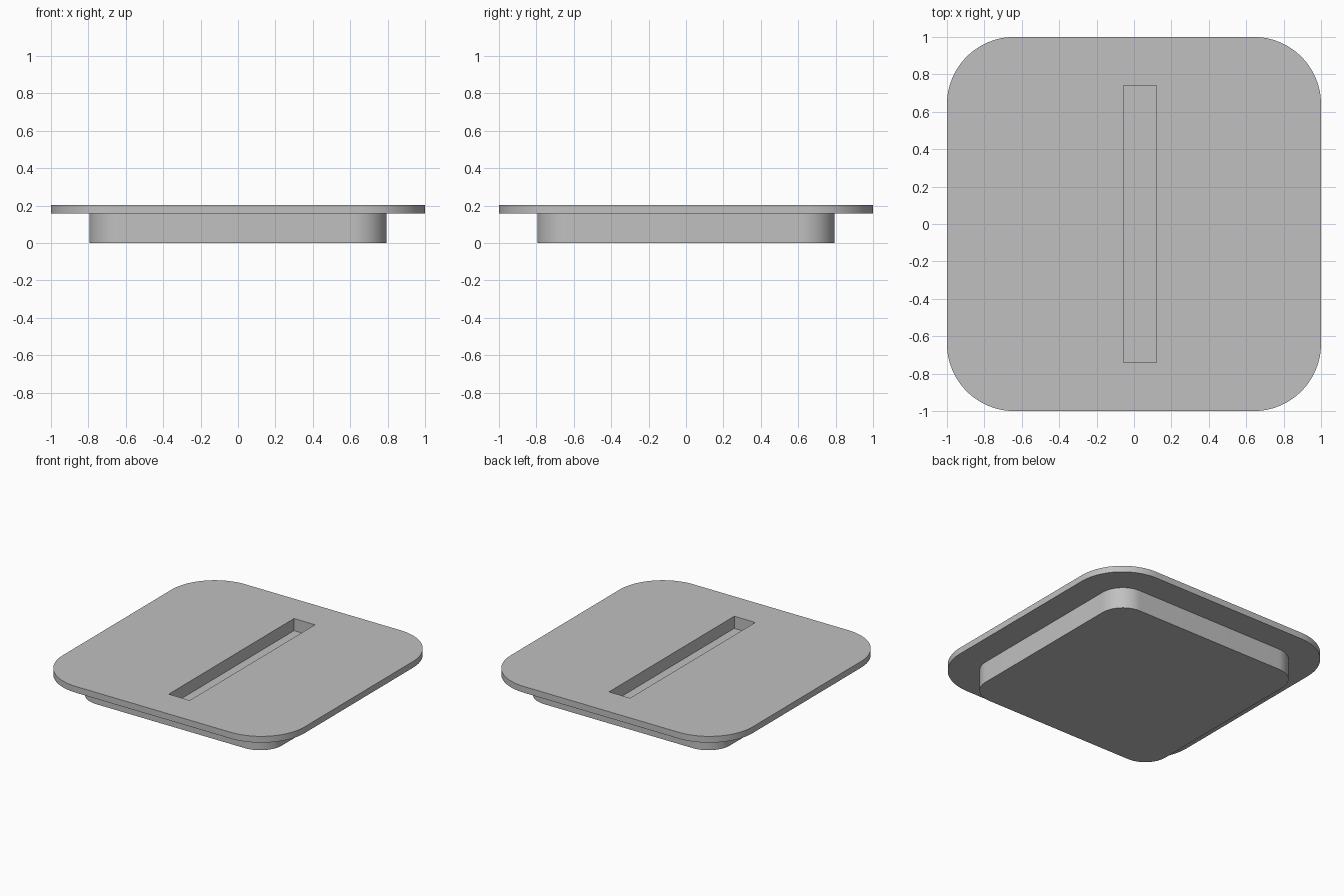
import bpy, bmesh, math

if "Cube" in bpy.data.objects:
    bpy.data.objects.remove(bpy.data.objects["Cube"], do_unlink=True)

SEGMENTS = 24  # per rounded corner

grey = bpy.data.materials.new("plain grey")
grey.use_nodes = True
colour = (0.53, 0.53, 0.53, 1)
grey.diffuse_color = colour
grey.node_tree.nodes["Principled BSDF"].inputs["Base Color"].default_value = colour


def rounded_ring(bm, half, radius, z):
    """Ring of vertices around a rounded square."""
    ring = []
    for corner in range(4):
        mid = math.radians(45 + 90 * corner)
        cx = math.copysign(half - radius, math.cos(mid))
        cy = math.copysign(half - radius, math.sin(mid))
        for i in range(SEGMENTS + 1):
            a = math.pi / 2 * (corner + i / SEGMENTS)
            ring.append(bm.verts.new((cx + radius * math.cos(a), cy + radius * math.sin(a), z)))
    return ring


def finish(name, bm):
    bmesh.ops.recalc_face_normals(bm, faces=bm.faces)
    mesh = bpy.data.meshes.new(name)
    bm.to_mesh(mesh)
    bm.free()
    mesh.materials.append(grey)
    obj = bpy.data.objects.new(name, mesh)
    bpy.context.collection.objects.link(obj)
    return obj


# Stepped body: narrow plug below, wide flange on top
bm = bmesh.new()
sections = [(0.795, 0.18, 0), (0.795, 0.18, 0.157), (1, 0.36, 0.157), (1, 0.36, 0.204)]
rings = [rounded_ring(bm, *s) for s in sections]
for low, high in zip(rings, rings[1:]):
    for i in range(len(low)):
        j = (i + 1) % len(low)
        bm.faces.new((low[i], low[j], high[j], high[i]))
bm.faces.new(rings[0])
bm.faces.new(rings[-1])
lid = finish("flanged_lid", bm)

# Blind slot in the top, slightly off centre
bm = bmesh.new()
bmesh.ops.create_cube(bm, size=1)
bmesh.ops.scale(bm, vec=(0.174, 1.48, 0.2), verts=bm.verts)
bmesh.ops.translate(bm, vec=(0.032, 0, 0.213), verts=bm.verts)
cutter = finish("slot_cutter", bm)
cutter.hide_render = True

cut = lid.modifiers.new("slot", "BOOLEAN")
cut.operation = "DIFFERENCE"
cut.solver = "EXACT"
cut.object = cutter

# Apply the cut, drop the cutter, smooth the rounded corners
bpy.ops.object.select_all(action="DESELECT")
lid.select_set(True)
bpy.context.view_layer.objects.active = lid
bpy.ops.object.modifier_apply(modifier=cut.name)
bpy.data.objects.remove(cutter, do_unlink=True)
bpy.ops.object.shade_smooth_by_angle(angle=math.radians(30))
